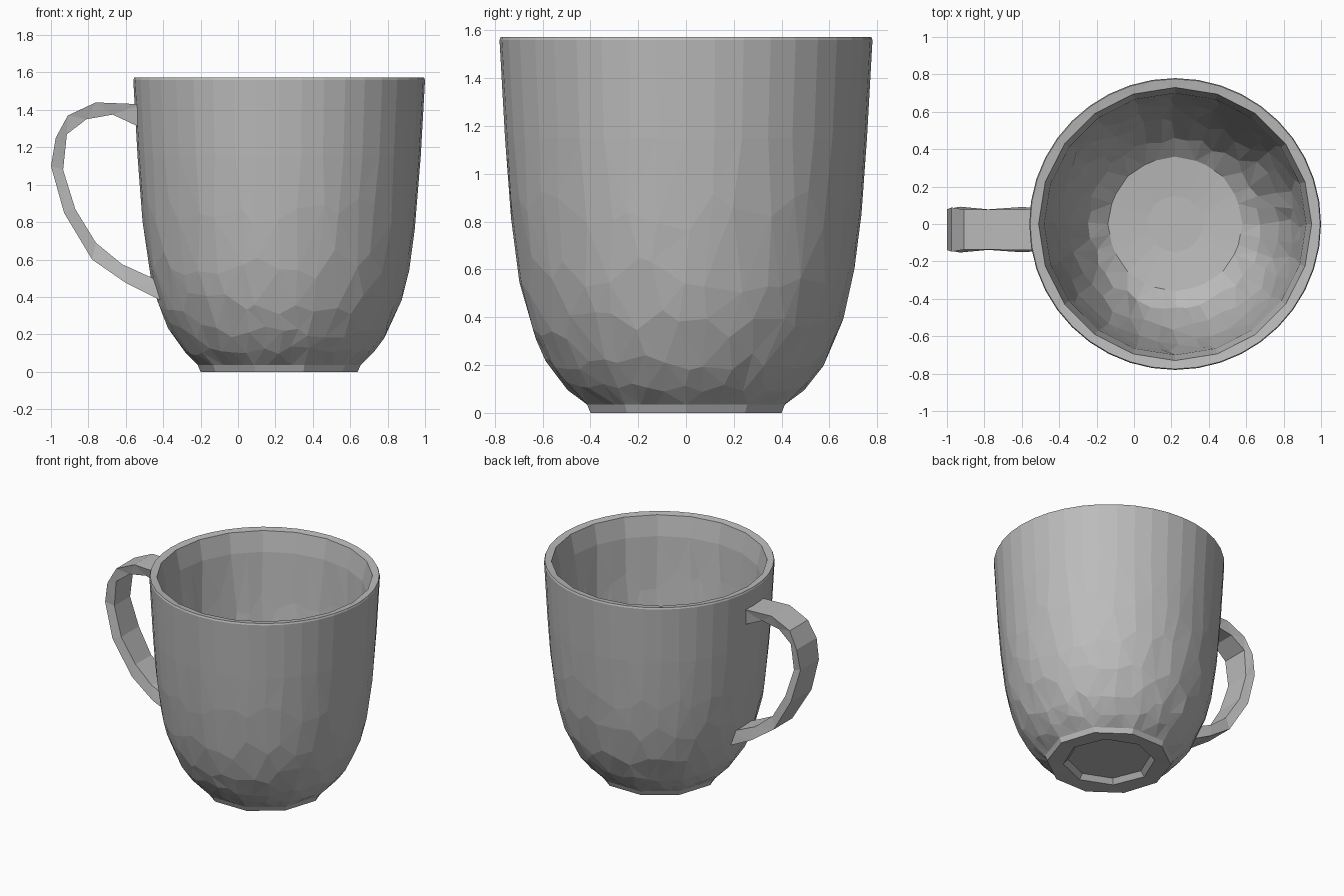
import bpy, bmesh, math, random

random.seed(7)
if "Cube" in bpy.data.objects:
    bpy.data.objects.remove(bpy.data.objects["Cube"], do_unlink=True)

grey = bpy.data.materials.new("grey_ceramic")
grey.use_nodes = True
colour = (0.5, 0.5, 0.5, 1)
grey.diffuse_color = colour
grey.node_tree.nodes["Principled BSDF"].inputs["Base Color"].default_value = colour

SEGMENTS = 40
CUP_X = 0.22


def finish(bm, name):
    """Turn a bmesh into a flat-shaded grey object."""
    bmesh.ops.recalc_face_normals(bm, faces=bm.faces)
    bmesh.ops.triangulate(bm, faces=bm.faces)
    mesh = bpy.data.meshes.new(name)
    bm.to_mesh(mesh)
    bm.free()
    mesh.materials.append(grey)
    obj = bpy.data.objects.new(name, mesh)
    bpy.context.collection.objects.link(obj)
    return obj


def bridge(bm, a, b):
    """Join two rings of equal count with quads."""
    for i in range(len(a)):
        j = (i + 1) % len(a)
        bm.faces.new((a[i], a[j], b[j], b[i]))


def polygon_radius(r, angle, sides):
    """Radius at an angle of a regular polygon with corners at r."""
    step = 2 * math.pi / sides
    return r * math.cos(step / 2) / math.cos(angle % step - step / 2)


# Cup wall: radius, height, polygon sides, facet slide along the profile
profile = [
    (0.28, 0.04, 8, 0), (0.31, 0.005, 8, 0), (0.42, 0.0, 10, 0),
    (0.435, 0.035, 10, 0), (0.51, 0.11, 20, 0.3), (0.585, 0.21, 20, 0.35),
    (0.65, 0.36, 40, 0.35), (0.70, 0.56, 40, 0.35), (0.735, 0.84, 40, 0.3),
    (0.757, 1.15, 40, 0), (0.78, 1.56, 40, 0), (0.775, 1.572, 40, 0),
    (0.73, 1.565, 20, 0), (0.70, 1.42, 20, 0), (0.675, 1.08, 20, 0.3),
    (0.635, 0.72, 20, 0.3), (0.56, 0.42, 20, 0.3), (0.46, 0.2, 16, 0.2),
    (0.36, 0.12, 16, 0), (0.15, 0.1, 16, 0),
]
bm = bmesh.new()
rings = []
for k, (r, z, sides, slide) in enumerate(profile):
    ring = []
    for i in range(SEGMENTS):
        angle = 2 * math.pi * i / SEGMENTS
        t = random.uniform(-slide, slide)
        other = profile[k + (1 if t > 0 else -1)] if t else profile[k]
        rr = r + (other[0] - r) * abs(t)
        zz = z + (other[1] - z) * abs(t)
        rr = polygon_radius(rr, angle, sides)
        a = angle + random.uniform(-slide, slide) * 0.15
        ring.append(bm.verts.new((CUP_X + rr * math.cos(a), rr * math.sin(a), zz)))
    rings.append(ring)
for a, b in zip(rings, rings[1:]):
    bridge(bm, a, b)
bm.faces.new(rings[0])   # recessed underside
bm.faces.new(rings[-1])  # inside floor
finish(bm, "mug_cup")

# Handle: matching outer and inner points of the strap, as x and z
outer = [(-0.51, 1.43), (-0.76, 1.44), (-0.91, 1.37), (-0.975, 1.25), (-1.0, 1.1),
         (-0.93, 0.85), (-0.78, 0.6), (-0.6, 0.475), (-0.41, 0.38)]
inner = [(-0.51, 1.3), (-0.67, 1.375), (-0.81, 1.35), (-0.915, 1.27), (-0.935, 1.08),
         (-0.87, 0.87), (-0.76, 0.69), (-0.62, 0.575), (-0.41, 0.48)]
HANDLE_Y = -0.03
bm = bmesh.new()
rings = []
for (xo, zo), (xi, zi) in zip(outer, inner):
    half = 0.115 + random.uniform(-0.008, 0.008)
    rings.append([bm.verts.new((x, HANDLE_Y + y, z)) for x, y, z in (
        (xo, -half, zo), (xo, half, zo),
        (xi, half * 0.85, zi), (xi, -half * 0.85, zi))])
for a, b in zip(rings, rings[1:]):
    bridge(bm, a, b)
bm.faces.new(rings[0])
bm.faces.new(rings[-1])
finish(bm, "mug_handle")
